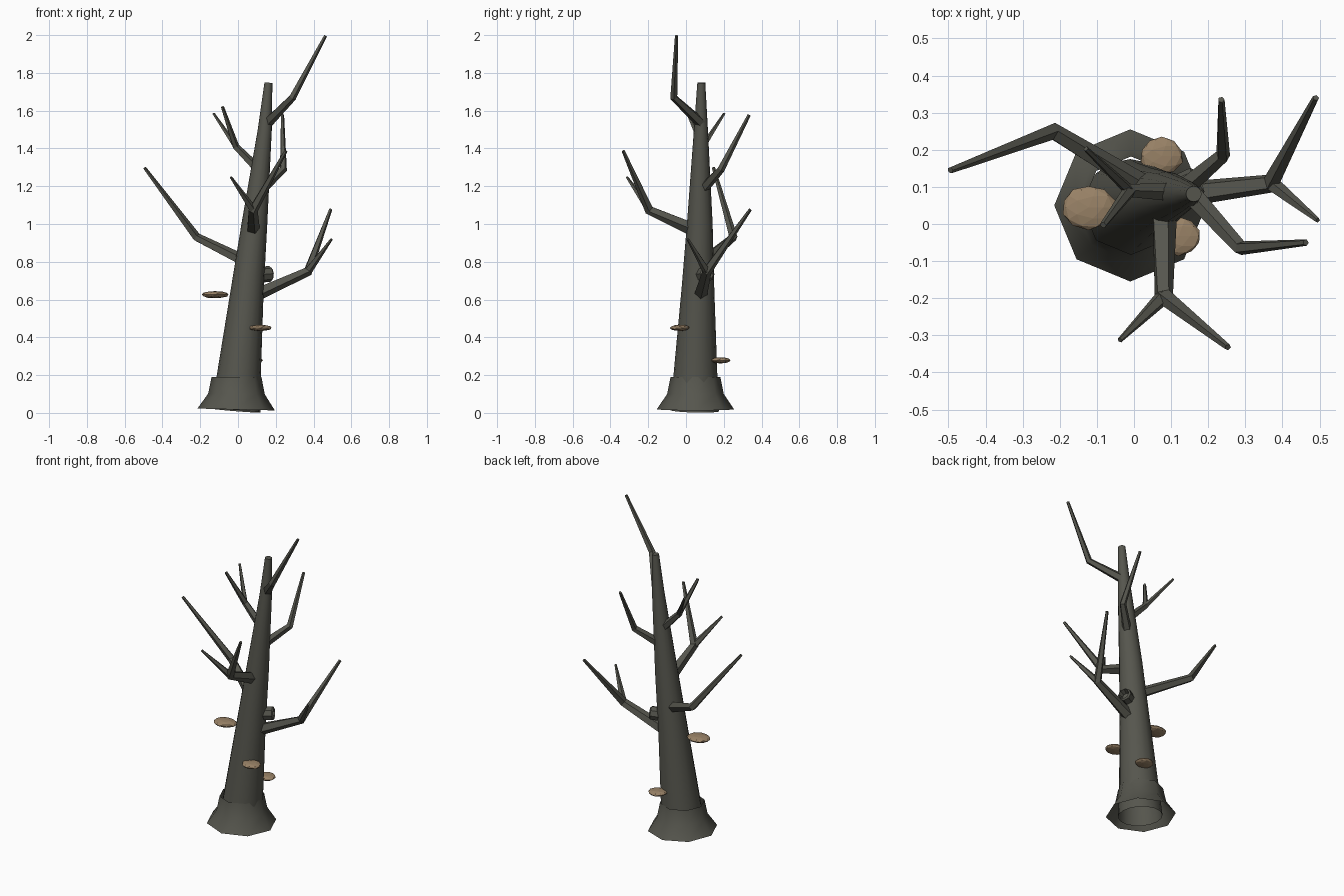
import bpy, bmesh, math, random
from mathutils import Vector, Matrix

if "Cube" in bpy.data.objects:
    bpy.data.objects.remove(bpy.data.objects["Cube"])

random.seed(4)


def material(name, rgb):
    m = bpy.data.materials.new(name)
    m.diffuse_color = (*rgb, 1)
    m.use_nodes = True
    m.node_tree.nodes["Principled BSDF"].inputs["Base Color"].default_value = m.diffuse_color
    return m


BARK = material("grey bark", (0.092, 0.092, 0.075))
TAN = material("tan fungus", (0.32, 0.225, 0.135))


def finish(bm, name, mat, smooth=None):
    me = bpy.data.meshes.new(name)
    bm.to_mesh(me)
    bm.free()
    ob = bpy.data.objects.new(name, me)
    bpy.context.collection.objects.link(ob)
    me.materials.append(mat)
    if smooth:
        bpy.context.view_layer.objects.active = ob
        ob.select_set(True)
        bpy.ops.object.shade_smooth_by_angle(angle=math.radians(smooth))
        ob.select_set(False)
    return ob


def tube(bm, points, radii, sides, cap_start=False, cap_end=True):
    """Sweep a tapering ring of the given side count along a polyline."""
    pts = [Vector(p) for p in points]
    rings = []
    for i, p in enumerate(pts):
        before = (p - pts[i - 1]).normalized() if i else Vector()
        after = (pts[i + 1] - p).normalized() if i < len(pts) - 1 else Vector()
        t = (before + after).normalized()
        ref = Vector((0, 1, 0)) if abs(t.y) < 0.9 else Vector((0, 0, 1))
        u = ref.cross(t).normalized()
        v = t.cross(u)
        angles = [2 * math.pi * k / sides for k in range(sides)]
        rings.append([bm.verts.new(p + radii[i] * (math.cos(a) * u + math.sin(a) * v))
                      for a in angles])
    for a, b in zip(rings, rings[1:]):
        for k in range(sides):
            n = (k + 1) % sides
            bm.faces.new((a[k], a[n], b[n], b[k]))
    if cap_start:
        bm.faces.new(rings[0][::-1])
    if cap_end:
        bm.faces.new(rings[-1])


# leaning trunk, open underneath
bm = bmesh.new()
tube(bm, [(-0.01, 0.045, 0.012), (0.005, 0.05, 0.2), (0.049, 0.063, 0.65),
          (0.087, 0.073, 1.0), (0.142, 0.079, 1.5), (0.161, 0.081, 1.748)],
     [0.13, 0.116, 0.087, 0.068, 0.037, 0.021], 16)
finish(bm, "trunk", BARK, 50)

# flared eight-sided root collar, open at both ends
bm = bmesh.new()
tube(bm, [(-0.01, 0.05, 0.018), (-0.008, 0.05, 0.1), (-0.008, 0.05, 0.19)],
     [0.205, 0.15, 0.132], 8, cap_end=False)
finish(bm, "root_collar", BARK, 50)

# bent branches: start, elbow, then one or two tips
branches = {
    "top_branch": [(0.15, 0.085, 1.53), (0.288, -0.065, 1.67), (0.463, -0.05, 1.997)],
    "left_branch": [(0.06, 0.08, 0.79), (-0.22, 0.25, 0.93), (-0.495, 0.145, 1.297)],
    "right_branch": [(0.09, 0.075, 0.625), (0.37, 0.11, 0.75),
                     (0.49, 0.34, 1.077), (0.495, 0.01, 0.92)],
    "front_branch": [(0.08, 0.06, 0.96), (0.08, -0.195, 1.075),
                     (0.253, -0.332, 1.387), (-0.038, -0.313, 1.248)],
    "back_branch": [(0.12, 0.085, 1.18), (0.24, 0.185, 1.29), (0.235, 0.335, 1.578)],
    "upper_left_branch": [(0.12, 0.085, 1.275), (-0.012, 0.09, 1.41),
                          (-0.083, -0.003, 1.62), (-0.13, 0.203, 1.585)],
}
thickness = {"right_branch": 1.1, "front_branch": 1.1, "back_branch": 0.85,
             "upper_left_branch": 0.8, "top_branch": 0.85}
for name, (start, elbow, *tips) in branches.items():
    s = thickness.get(name, 1.0)
    bm = bmesh.new()
    for i, tip in enumerate(tips):
        if i == 0:
            tube(bm, [start, elbow, tip], [0.034 * s, 0.024 * s, 0.009], 5)
        else:
            tube(bm, [elbow, tip], [0.02 * s, 0.007], 5, cap_start=True)
    finish(bm, name, BARK)

# raised knot ring with a sunken centre
bm = bmesh.new()
axis = Vector((0.9, 0.42, 0.08)).normalized()
c = Vector((0.158, 0.108, 0.735))
tube(bm, [c - axis * 0.05, c + axis * 0.012, c + axis * 0.02], [0.042, 0.042, 0.032], 8,
     cap_end=False)
tube(bm, [c + axis * 0.02, c - axis * 0.012], [0.032, 0.022], 8)
finish(bm, "trunk_knot", BARK)

# shelf fungi: flattened faceted discs
shelves = [((-0.122, 0.045, 0.626), 0.073, 0.06, 0.019),
           ((0.075, 0.183, 0.278), 0.058, 0.053, 0.016),
           ((0.12, -0.033, 0.45), 0.062, 0.053, 0.017)]
for i, (pos, rx, ry, rz) in enumerate(shelves):
    bm = bmesh.new()
    bmesh.ops.create_icosphere(bm, subdivisions=2, radius=1)
    for v in bm.verts:
        v.co *= random.uniform(0.94, 1.04)
    bmesh.ops.transform(bm, verts=bm.verts,
                        matrix=Matrix.Translation(pos) @ Matrix.Diagonal((rx, ry, rz, 1)))
    finish(bm, f"shelf_fungus_{i + 1}", TAN)
